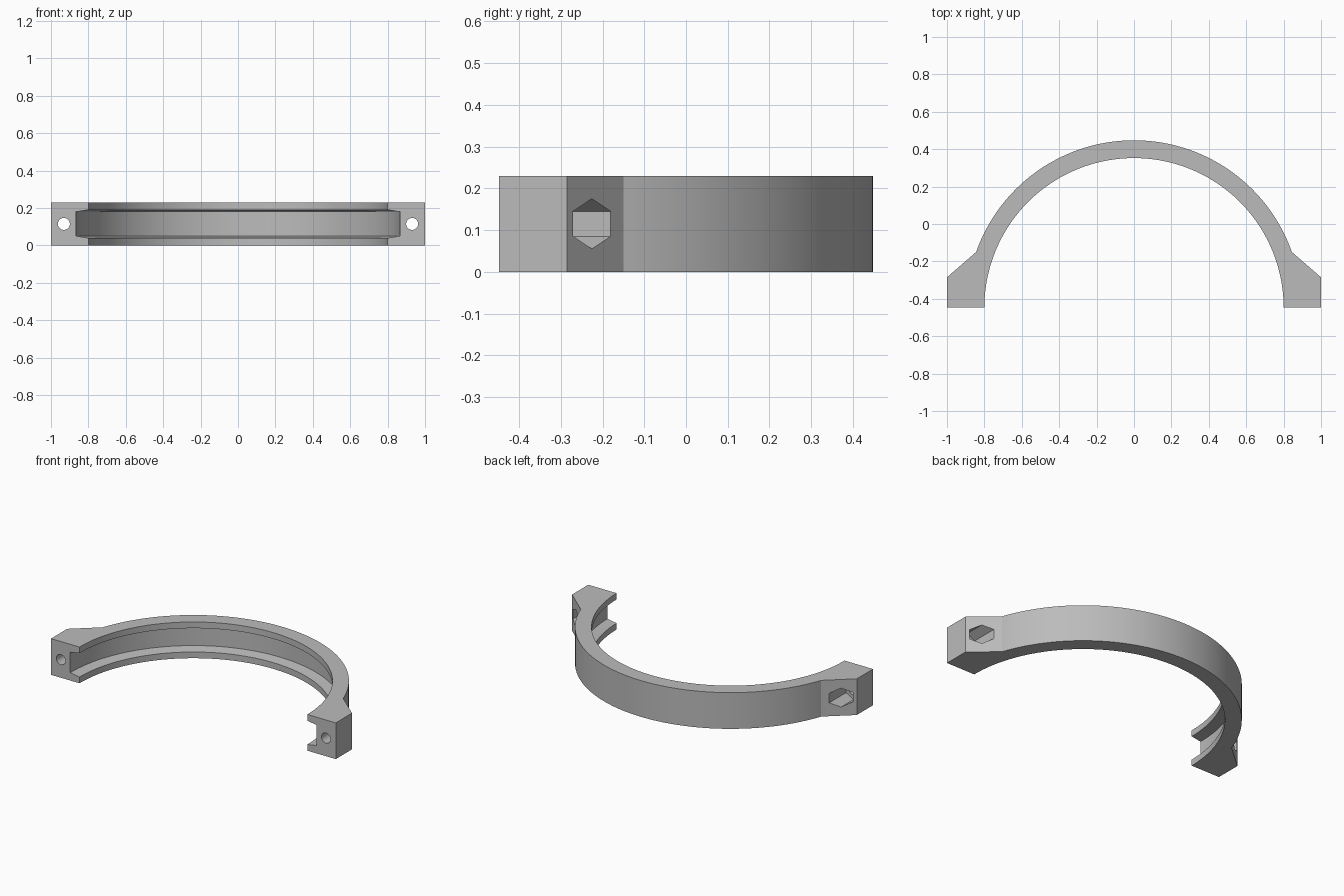
import bpy, bmesh, math
from mathutils import Matrix

if "Cube" in bpy.data.objects:
    bpy.data.objects.remove(bpy.data.objects["Cube"], do_unlink=True)

HEIGHT = 0.23
CY = -0.4475            # ring centre, on the split plane
R_IN, R_OUT, R_GROOVE = 0.8, 0.895, 0.865
BOLT_X, MID_Z = 0.931, HEIGHT / 2
SEGMENTS = 96

grey = bpy.data.materials.new("grey plastic")
grey.use_nodes = True
colour = (0.5, 0.5, 0.5, 1)
grey.diffuse_color = colour
grey.node_tree.nodes["Principled BSDF"].inputs["Base Color"].default_value = colour


def make_object(name, bm):
    bmesh.ops.recalc_face_normals(bm, faces=bm.faces)
    mesh = bpy.data.meshes.new(name)
    bm.to_mesh(mesh)
    bm.free()
    obj = bpy.data.objects.new(name, mesh)
    bpy.context.collection.objects.link(obj)
    mesh.materials.append(grey)
    return obj


def arc(radius, start, end):
    return [(radius * math.cos(start + (end - start) * i / SEGMENTS),
             CY + radius * math.sin(start + (end - start) * i / SEGMENTS))
            for i in range(SEGMENTS + 1)]


# Clamp outline: outer arc, bolt lugs at both ends, inner arc
lug_angle = math.asin((-0.15 - CY) / R_OUT)
right_lug = [(1, CY), (1, -0.285)]
left_lug = [(-x, y) for x, y in reversed(right_lug)]
outline = (right_lug + arc(R_OUT, lug_angle, math.pi - lug_angle)
           + left_lug + arc(R_IN, math.pi, 0))
bm = bmesh.new()
face = bm.faces.new([bm.verts.new((x, y, 0)) for x, y in outline])
top = bmesh.ops.extrude_face_region(bm, geom=[face])["geom"]
bmesh.ops.translate(bm, vec=(0, 0, HEIGHT),
                    verts=[v for v in top if isinstance(v, bmesh.types.BMVert)])
clamp = make_object("half_ring_clamp", bm)


def cut(cutter):
    cutter.hide_render = True
    mod = clamp.modifiers.new("cut", "BOOLEAN")
    mod.operation = "DIFFERENCE"
    mod.solver = "EXACT"
    mod.object = cutter
    bpy.context.view_layer.objects.active = clamp
    bpy.ops.object.modifier_apply(modifier=mod.name)
    bpy.data.objects.remove(cutter, do_unlink=True)


# Inner groove with slightly tapered walls
bm = bmesh.new()
profile = [(0.7, 0.023), (R_GROOVE, 0.05), (R_GROOVE, HEIGHT - 0.05), (0.7, HEIGHT - 0.023)]
loop = [bm.verts.new((r, CY, z)) for r, z in profile]
edges = [bm.edges.new((loop[i], loop[(i + 1) % 4])) for i in range(4)]
bmesh.ops.spin(bm, geom=loop + edges, cent=(0, CY, 0), axis=(0, 0, 1),
               angle=math.tau, steps=2 * SEGMENTS, use_merge=True)
bmesh.ops.remove_doubles(bm, verts=bm.verts, dist=1e-5)
cut(make_object("groove_cutter", bm))


def bore(name, x, sides, radius, y0, y1):
    # prism along y with a corner pointing up
    bm = bmesh.new()
    bmesh.ops.create_cone(bm, cap_ends=True, segments=sides, radius1=radius,
                          radius2=radius, depth=y1 - y0)
    turn = Matrix.Rotation(math.pi / 2, 4, "X")
    bmesh.ops.transform(bm, matrix=Matrix.Translation((x, (y0 + y1) / 2, MID_Z)) @ turn,
                        verts=bm.verts)
    cut(make_object(name, bm))


# Bolt holes and hexagonal nut pockets
for side in (-1, 1):
    bore("bolt_hole_cutter", side * BOLT_X, 32, 0.032, -0.6, 0)
    bore("nut_pocket_cutter", side * BOLT_X, 6, 0.06, -0.35, 0)

bpy.ops.object.select_all(action="DESELECT")
clamp.select_set(True)
bpy.context.view_layer.objects.active = clamp
bpy.ops.object.shade_smooth_by_angle(angle=math.radians(20))
